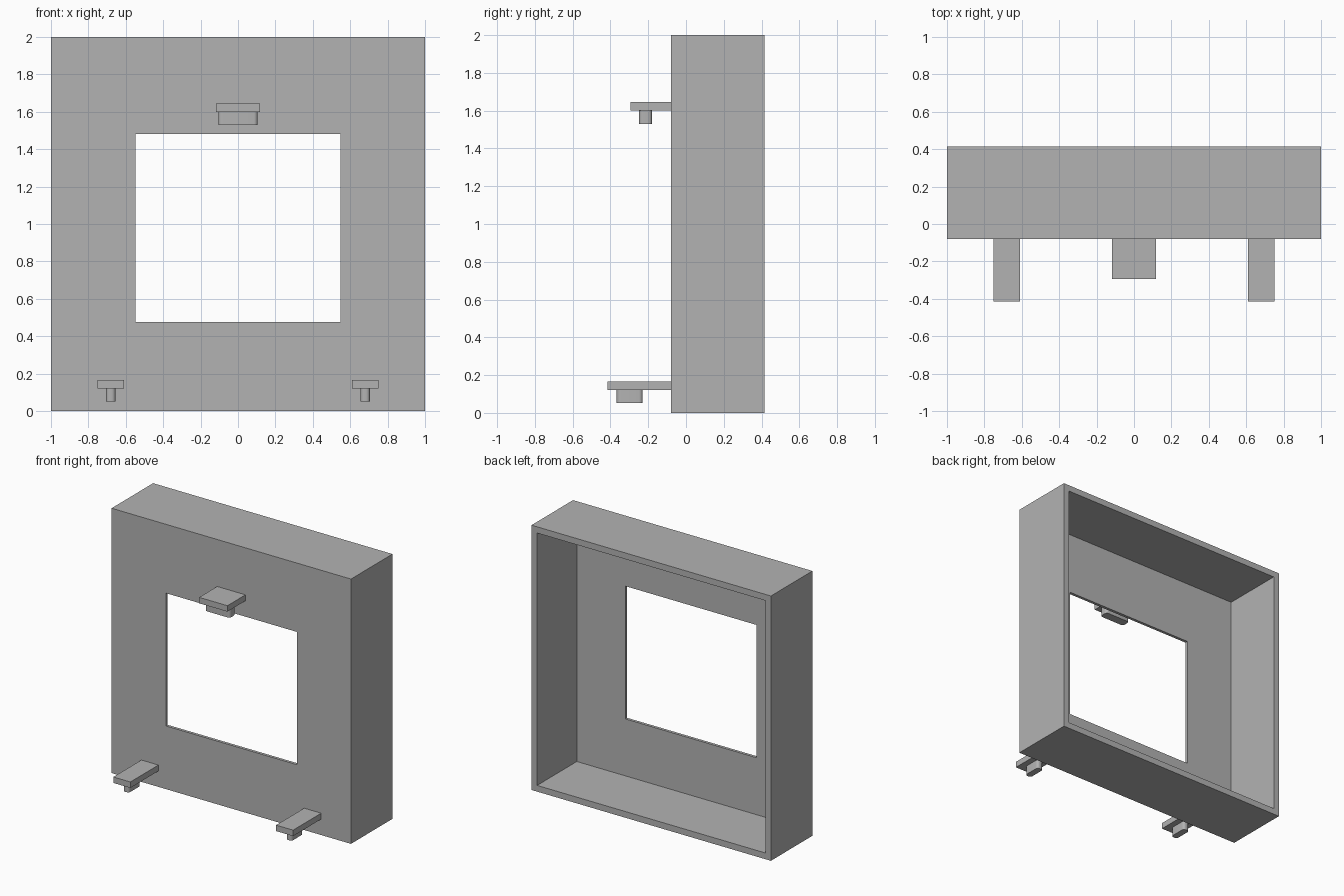
import bpy
import bmesh
from mathutils import Matrix, Vector

default = bpy.data.objects.get("Cube")
if default:
    bpy.data.objects.remove(default, do_unlink=True)

grey = bpy.data.materials.new("plain grey")
grey.use_nodes = True
colour = (0.45, 0.45, 0.45, 1.0)
grey.diffuse_color = colour
grey.node_tree.nodes["Principled BSDF"].inputs["Base Color"].default_value = colour


def finish(name, bm):
    bmesh.ops.recalc_face_normals(bm, faces=bm.faces)
    mesh = bpy.data.meshes.new(name)
    bm.to_mesh(mesh)
    bm.free()
    mesh.materials.append(grey)
    obj = bpy.data.objects.new(name, mesh)
    bpy.context.collection.objects.link(obj)
    return obj


def box(name, low, high, radius=0.0):
    """Box between two corners, with optional rounding of its upright edges."""
    low, high = Vector(low), Vector(high)
    bm = bmesh.new()
    bmesh.ops.create_cube(bm, size=1, matrix=Matrix.Translation((low + high) / 2)
                          @ Matrix.Diagonal((*(high - low), 1)))
    if radius:
        upright = [e for e in bm.edges
                   if abs(e.verts[0].co.z - e.verts[1].co.z) > 1e-4]
        bmesh.ops.bevel(bm, geom=upright, offset=radius, segments=6,
                        profile=0.5, affect='EDGES')
    obj = finish(name, bm)
    if radius:
        bpy.ops.object.select_all(action='DESELECT')
        obj.select_set(True)
        bpy.context.view_layer.objects.active = obj
        bpy.ops.object.shade_smooth_by_angle()
    return obj


# Open-backed housing: rectangular rings joined into one closed shell
FRONT, BACK = -0.08, 0.415
PANEL, WALL = 0.022, 0.047
window = (-0.547, 0.547, 0.477, 1.48)
outer = (-1, 1, 0, 2)
inner = (-1 + WALL, 1 - WALL, WALL, 2 - WALL)
sections = [(window, FRONT), (outer, FRONT), (outer, BACK),
            (inner, BACK), (inner, FRONT + PANEL), (window, FRONT + PANEL)]

bm = bmesh.new()
rings = [[bm.verts.new(p) for p in ((x0, y, z0), (x1, y, z0), (x1, y, z1), (x0, y, z1))]
         for (x0, x1, z0, z1), y in sections]
for i, ring in enumerate(rings):
    previous = rings[i - 1]
    for j in range(4):
        bm.faces.new((previous[j - 1], previous[j], ring[j], ring[j - 1]))
finish("housing", bm)

# Upper hook: wide plate with a rounded key beneath
box("upper_hook_plate", (-0.118, -0.295, 1.6), (0.118, FRONT, 1.645))
box("upper_hook_key", (-0.105, -0.248, 1.53), (0.105, -0.18, 1.6), 0.02)

# Lower hooks: narrow plates with keys running front to back
for side, x in (("left", 0.68), ("right", -0.68)):
    box(side + "_hook_plate", (x - 0.071, -0.415, 0.12), (x + 0.071, FRONT, 0.165))
    box(side + "_hook_key", (x - 0.025, -0.367, 0.052), (x + 0.025, -0.229, 0.12), 0.02)
